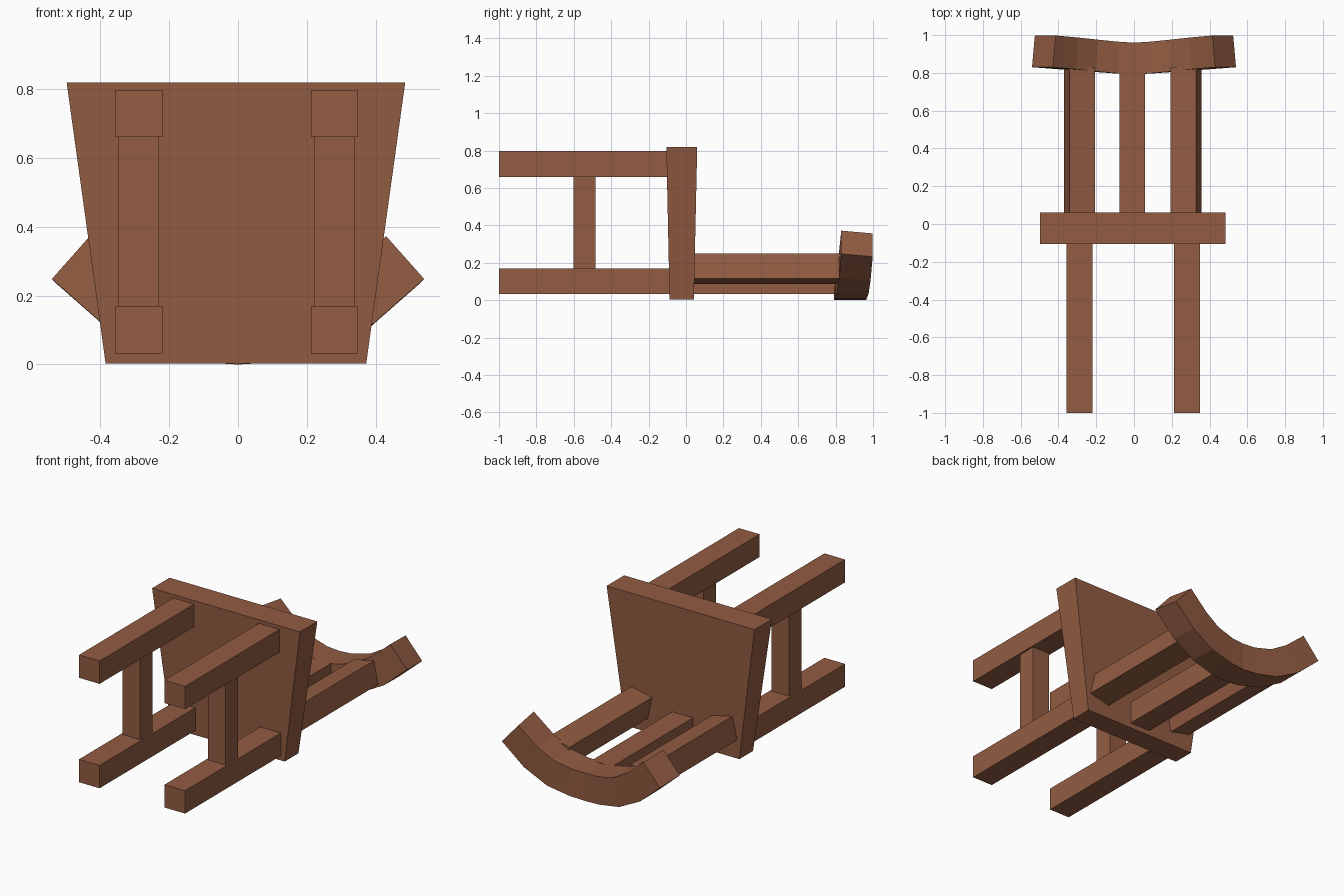
import bpy, bmesh, math
from mathutils import Matrix, Vector

if "Cube" in bpy.data.objects:
    bpy.data.objects.remove(bpy.data.objects["Cube"])

wood = bpy.data.materials.new("brown_wood")
wood.diffuse_color = (0.29, 0.108, 0.055, 1)
wood.use_nodes = True
wood.node_tree.nodes["Principled BSDF"].inputs["Base Color"].default_value = wood.diffuse_color
CX = -0.006  # seat and legs sit slightly off the rail's centre


def finish(bm, name):
    bmesh.ops.recalc_face_normals(bm, faces=bm.faces)
    me = bpy.data.meshes.new(name)
    bm.to_mesh(me)
    bm.free()
    me.materials.append(wood)
    ob = bpy.data.objects.new(name, me)
    bpy.context.collection.objects.link(ob)
    return ob


def beam(name, center, size, roll=0):
    """Box rolled about the y axis."""
    bm = bmesh.new()
    bmesh.ops.create_cube(bm, size=1)
    m = Matrix.Translation(center) @ Matrix.Rotation(roll, 4, 'Y') @ Matrix.Diagonal((*size, 1))
    bmesh.ops.transform(bm, matrix=m, verts=bm.verts)
    return finish(bm, name)


def loft(name, sections):
    """Skin a row of four-cornered sections and cap the ends."""
    bm = bmesh.new()
    rings = [[bm.verts.new(p) for p in s] for s in sections]
    for a, b in zip(rings, rings[1:]):
        for i in range(4):
            j = (i + 1) % 4
            bm.faces.new((a[i], a[j], b[j], b[i]))
    bm.faces.new(rings[0])
    bm.faces.new(rings[-1])
    return finish(bm, name)


# seat: tapered plate standing upright, as the chair lies on its back
def seat_ring(z, half, y0, y1):
    return [(CX - half, y0, z), (CX + half, y0, z), (CX + half, y1, z), (CX - half, y1, z)]


loft("seat", [seat_ring(0.003, 0.378, -0.088, 0.042), seat_ring(0.818, 0.491, -0.105, 0.06)])

# legs and side stretchers
for side, s in (("left", -1), ("right", 1)):
    x = CX + 0.284 * s + 0.002
    for end, z in (("back", 0.101), ("front", 0.728)):
        beam(f"{side}_{end}_leg", (x, -0.54, z), (0.137, 0.92, 0.137))
    beam(f"{side}_stretcher", (x, -0.543, 0.415), (0.117, 0.117, 0.5))

# back slats: flat in the middle, outer ones rolled to follow the rail
beam("middle_slat", (CX - 0.003, 0.42, 0.102), (0.137, 0.78, 0.137))
for side, s in (("left", -1), ("right", 1)):
    beam(f"{side}_slat", (CX + 0.282 * s, 0.43, 0.168), (0.138, 0.8, 0.138),
         -s * math.radians(12.5))

# curved top rail: outer (x, z), inner (x, z), front y, for one half
half = [((0, 0), (0, 0.168), 0.792),
        ((0.10, 0.006), (0.085, 0.174), 0.797),
        ((0.245, 0.04), (0.20, 0.203), 0.808),
        ((0.395, 0.12), (0.305, 0.265), 0.819),
        ((0.54, 0.248), (0.43, 0.372), 0.83)]


def rail_ring(o, i, y, s):
    t = o[0] / 0.54 * 0.015  # back edge draws in towards the ends
    return [(s * o[0], y, o[1]), (s * i[0], y, i[1]),
            (s * (i[0] - t), y + 0.168, i[1] - t), (s * (o[0] - t), y + 0.168, o[1] - t if o[0] > 0.2 else o[1])]


rings = [rail_ring(*h, -1) for h in reversed(half)] + [rail_ring(*h, 1) for h in half[1:]]
loft("top_rail", rings)
